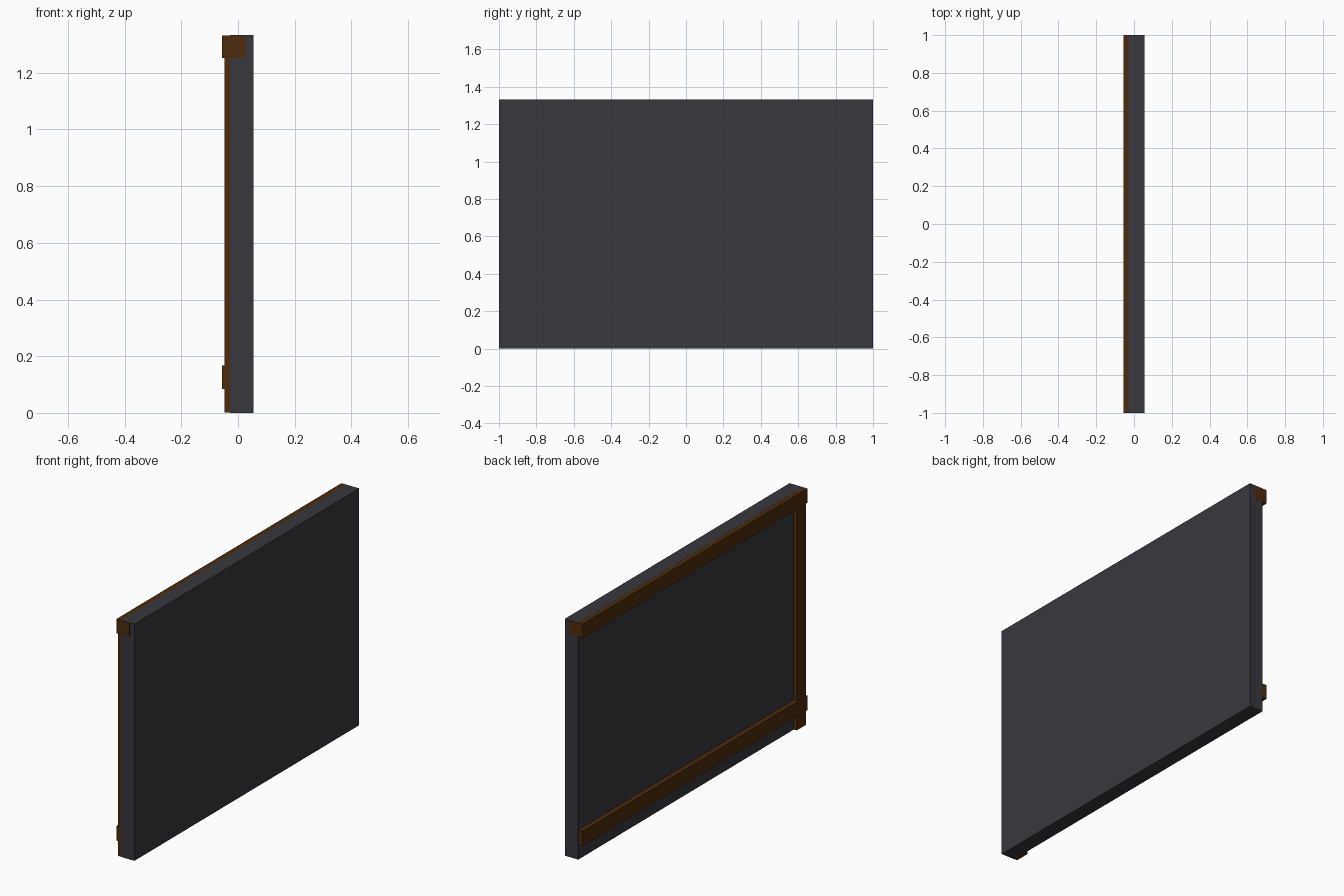
import bpy
import bmesh

if "Cube" in bpy.data.objects:
    bpy.data.objects.remove(bpy.data.objects["Cube"])


def material(name, rgb):
    m = bpy.data.materials.new(name)
    m.diffuse_color = (*rgb, 1.0)
    m.use_nodes = True
    m.node_tree.nodes["Principled BSDF"].inputs["Base Color"].default_value = m.diffuse_color
    return m


def box(name, lo, hi, mat):
    """Axis-aligned box between two corners."""
    bm = bmesh.new()
    bmesh.ops.create_cube(bm, size=1.0)
    for v in bm.verts:
        v.co = [lo[i] + (v.co[i] + 0.5) * (hi[i] - lo[i]) for i in range(3)]
    me = bpy.data.meshes.new(name)
    bm.to_mesh(me)
    bm.free()
    me.materials.append(mat)
    ob = bpy.data.objects.new(name, me)
    bpy.context.collection.objects.link(ob)
    return ob


slate = material("dark slate grey", (0.040, 0.039, 0.048))
wood = material("dark brown wood", (0.075, 0.025, 0.004))

H = 1.333

# Main wall panel
box("wall_panel", (-0.029, -1, 0), (0.055, 1, H), slate)

# Square timber rails along the left side, partly sunk into the panel
box("top_rail", (-0.056, -1.0004, 1.252), (0.026, 1.0004, H - 0.0005), wood)
box("bottom_rail", (-0.056, -0.9996, 0.084), (0.026, 0.9996, 0.167), wood)

# Upright post at the front end only
box("front_post", (-0.048, -0.9992, 0.0005), (0.03, -0.917, H - 0.001), wood)
